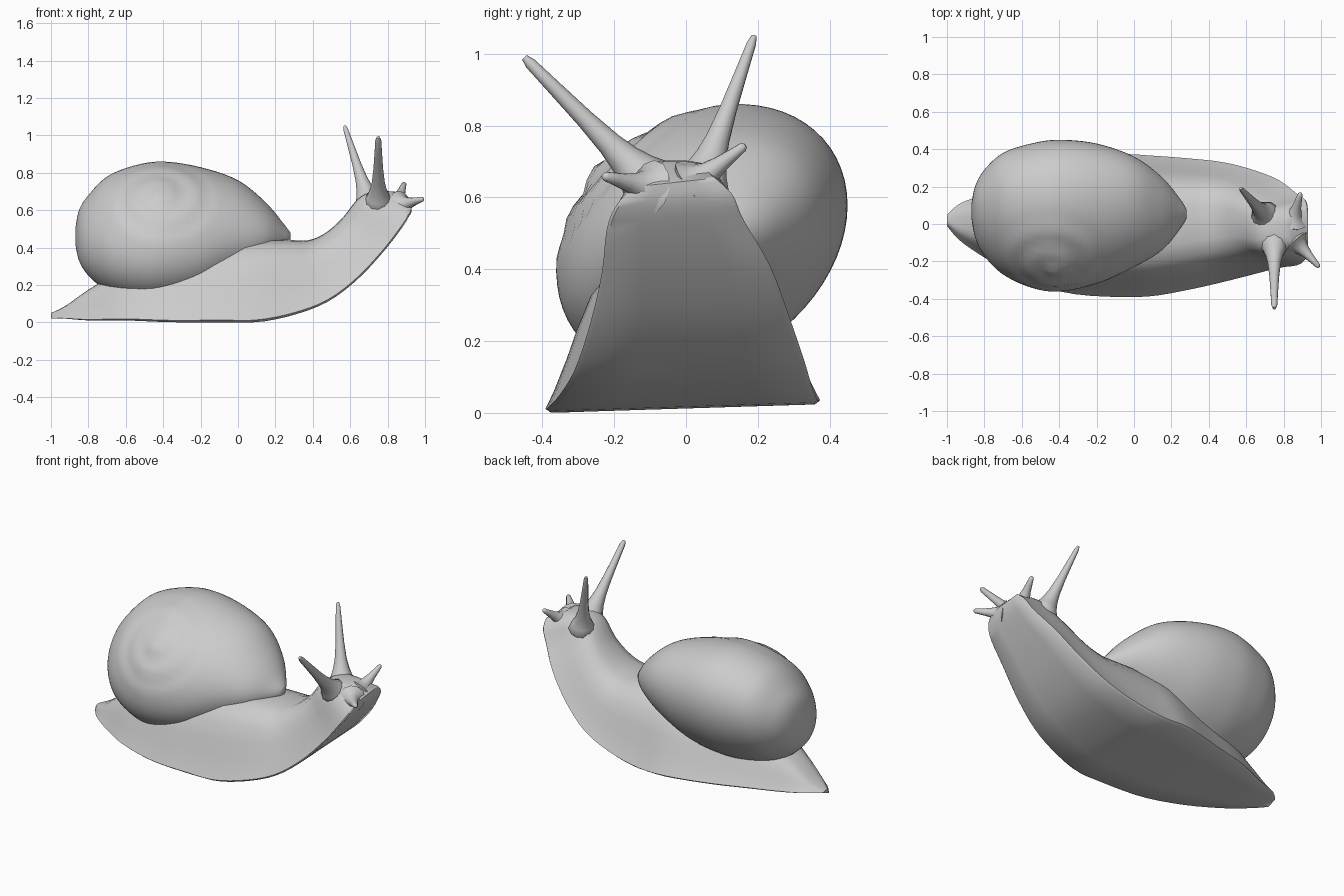
import bpy
import bmesh
import math
from mathutils import Vector

default_cube = bpy.data.objects.get("Cube")
if default_cube:
    bpy.data.objects.remove(default_cube, do_unlink=True)

# One plain grey for the whole animal
grey = bpy.data.materials.new("plain grey")
grey.use_nodes = True
colour = (0.6, 0.6, 0.6, 1)
grey.diffuse_color = colour
grey.node_tree.nodes["Principled BSDF"].inputs["Base Color"].default_value = colour


def spline(rows, t):
    """Smoothly interpolate a list of rows, with t running from 0 to 1."""
    last = len(rows) - 1
    i = min(int(t * last), last - 1)
    f = t * last - i
    picks = [rows[min(max(i + k, 0), last)] for k in (-1, 0, 1, 2)]
    return [b + 0.5 * f * (c - a + f * (2 * a - 5 * b + 4 * c - d + f * (3 * (b - c) + d - a)))
            for a, b, c, d in zip(*picks)]


def loft(name, rings, sharp_angle):
    """Skin closed rings of equal length, cap both ends and shade smoothly."""
    bm = bmesh.new()
    loops = [[bm.verts.new(p) for p in ring] for ring in rings]
    for low, high in zip(loops, loops[1:]):
        for k in range(len(low)):
            n = (k + 1) % len(low)
            bm.faces.new((low[k], low[n], high[n], high[k]))
    bm.faces.new(loops[0][::-1])
    bm.faces.new(loops[-1])
    bmesh.ops.recalc_face_normals(bm, faces=bm.faces)
    mesh = bpy.data.meshes.new(name)
    bm.to_mesh(mesh)
    bm.free()
    mesh.materials.append(grey)
    obj = bpy.data.objects.new(name, mesh)
    bpy.context.collection.objects.link(obj)
    bpy.ops.object.select_all(action="DESELECT")
    bpy.context.view_layer.objects.active = obj
    obj.select_set(True)
    bpy.ops.object.shade_smooth_by_angle(angle=math.radians(sharp_angle))


# Body stations, tail to head: sole x, sole z, back x, back z, middle y, half width
body_stations = [
    (-1, .02, -1, .05, .02, .03),
    (-.93, .02, -.92, .09, .01, .1),
    (-.8, .01, -.76, .2, -.01, .17),
    (-.6, .01, -.55, .3, -.03, .27),
    (-.35, 0, -.3, .36, -.03, .34),
    (-.1, 0, -.05, .42, -.01, .38),
    (.1, 0, .12, .44, -.01, .375),
    (.3, .04, .28, .44, 0, .35),
    (.48, .11, .38, .44, .01, .32),
    (.64, .23, .47, .48, .01, .28),
    (.78, .38, .56, .56, 0, .235),
    (.88, .51, .64, .66, -.03, .19),
    (.92, .58, .72, .7, -.03, .16),
    (.93, .63, .83, .7, -.03, .11),
]

# Half cross-section of the body: flat sole, thin foot rim, sloping flank, broad back
half_section = [(.5, 0), (.96, 0), (1, .03), (.94, .14), (.85, .34), (.77, .54),
                (.67, .75), (.51, .92), (.28, .99)]
section = ([(0, 0)] + half_section + [(0, 1)]
           + [(-u, v) for u, v in reversed(half_section)])

body_rings = []
steps = 44
for s in range(steps + 1):
    sole_x, sole_z, back_x, back_z, mid_y, half = spline(body_stations, s / steps)
    # The sole rises slightly towards the left side
    body_rings.append([(sole_x + (back_x - sole_x) * v, mid_y + half * u,
                        max(0, sole_z + (back_z - sole_z) * v) + .012 * (u + 1) * (1 - v))
                       for u, v in section])
loft("body", body_rings, 50)

# Shell stations, back to lip: x, right y, left y, bottom z, top z
shell_stations = [
    (-.87, .04, .1, .42, .5),
    (-.85, -.07, .2, .33, .6),
    (-.8, -.17, .29, .25, .68),
    (-.7, -.27, .38, .17, .78),
    (-.55, -.34, .43, .12, .84),
    (-.4, -.36, .45, .11, .86),
    (-.2, -.32, .43, .15, .83),
    (0, -.23, .36, .25, .76),
    (.15, -.14, .25, .34, .64),
    (.25, -.02, .13, .41, .52),
    (.28, .03, .08, .43, .48),
]

# The coil is a shallow spiral step around an axis leaning up and to the right side
coil_centre = Vector((-.42, -.2, .66))
coil_axis = Vector((0, -.8, .6)).normalized()
coil_across = Vector((1, 0, 0))
coil_up = coil_axis.cross(coil_across)


def coiled(point):
    offset = point - coil_centre
    a, b = offset.dot(coil_across), offset.dot(coil_up)
    radius = math.hypot(a, b)
    if offset.dot(coil_axis) < -.2 or radius > .34:
        return point
    turn = (radius / .13 - math.atan2(b, a) / math.tau) % 1
    fade = min(1, (.34 - radius) / .1)
    ridge = math.sin(math.pi * turn) - .6
    return point + coil_axis * fade * (.012 * ridge + .015 * max(0, 1 - radius / .1))


shell_rings = []
steps, sides, lean = 60, 64, .25
for s in range(steps + 1):
    x, right, left, bottom, top = spline(shell_stations, s / steps)
    ring = []
    for k in range(sides):
        angle = math.tau * k / sides
        y = (left + right) / 2 + (left - right) / 2 * math.cos(angle)
        z = (top + bottom) / 2 + (top - bottom) / 2 * math.sin(angle + lean)
        ring.append(coiled(Vector((x, y, z))))
    shell_rings.append(ring)
loft("shell", shell_rings, 60)


# Feelers: rounded root inside the head, flared base, slender shaft, small blunt tip
def feeler(name, base, tip, width, tip_width):
    base, tip = Vector(base), Vector(tip)
    turn = (tip - base).to_track_quat("Z", "Y")
    shaft = [(t, tip_width + (width * .45 - tip_width) * (1 - t) + width * .55 * (1 - t) ** 6)
             for t in (0, .08, .18, .3, .5, .75, .95)]
    root = [(-.16, width * .3), (-.08, width * .8)]
    rings = []
    for t, r in root + shaft + [(1, tip_width * .6)]:
        rings.append([base.lerp(tip, t) + turn @ Vector((r * math.cos(a), r * math.sin(a), 0))
                      for a in (math.tau * k / 12 for k in range(12))])
    loft(name, rings, 60)


feeler("left_eye_stalk", (.7, .045, .64), (.57, .19, 1.05), .08, .012)
feeler("right_eye_stalk", (.75, -.11, .645), (.75, -.45, .99), .08, .015)
feeler("left_lower_feeler", (.85, .02, .635), (.89, .165, .745), .08, .012)
feeler("right_lower_feeler", (.87, -.1, .625), (.99, -.23, .66), .08, .012)
